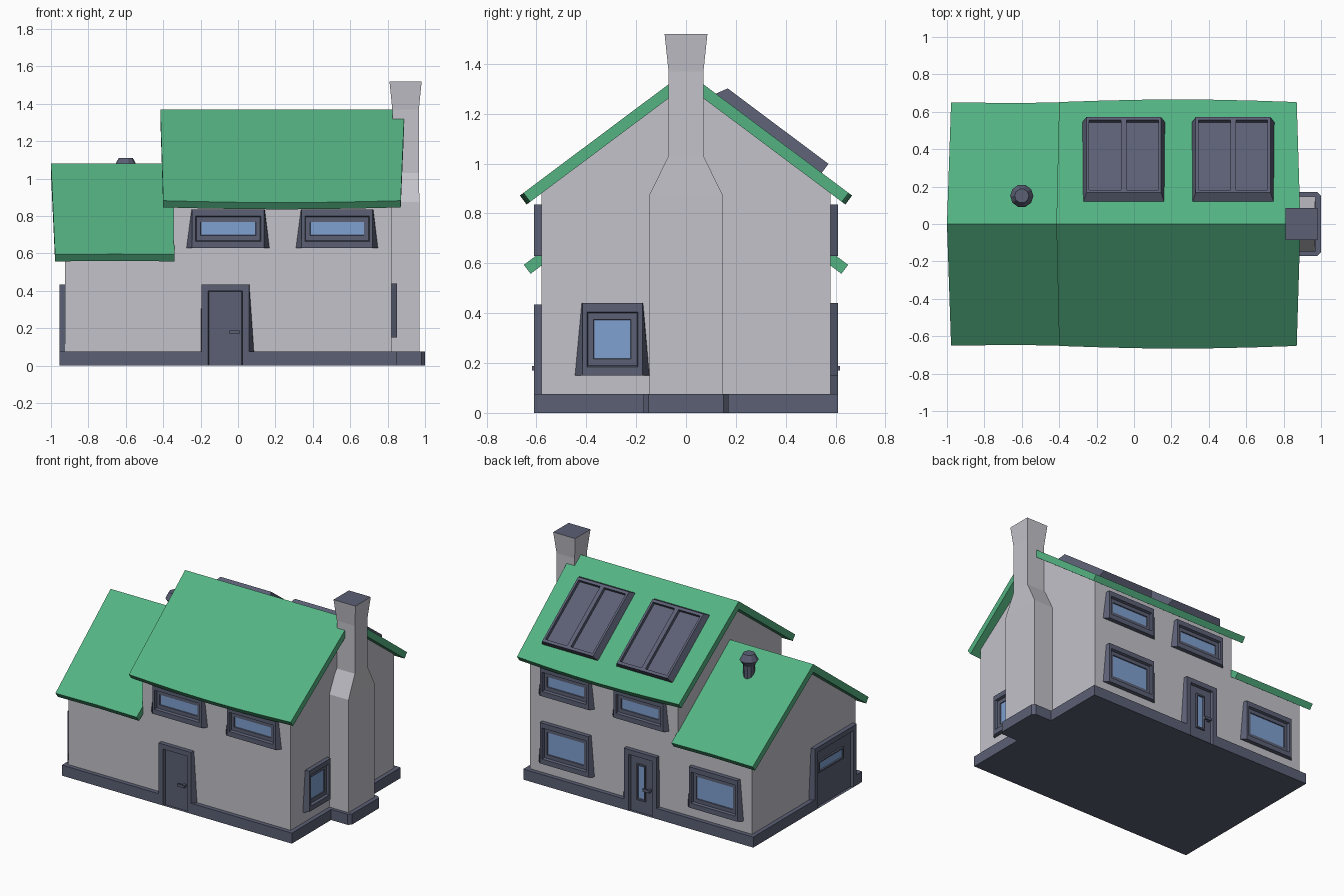
import bpy, bmesh
from math import pi, cos, sin, atan
from mathutils import Matrix, Vector

if "Cube" in bpy.data.objects:
    bpy.data.objects.remove(bpy.data.objects["Cube"])


def material(name, rgb):
    m = bpy.data.materials.new(name)
    m.use_nodes = True
    m.diffuse_color = (*rgb, 1)
    m.node_tree.nodes["Principled BSDF"].inputs["Base Color"].default_value = (*rgb, 1)
    return m


PLASTER = material("pale plaster", (0.55, 0.54, 0.59))
GREEN = material("green roof", (0.088, 0.45, 0.225))
SLATE = material("slate trim", (0.105, 0.116, 0.175))
GLASS = material("blue glass", (0.215, 0.355, 0.64))


def loft(name, rings, mat, cap=None, frame=Matrix()):
    """Skin a list of equal-length rings; the last cap may have its own colour."""
    bm = bmesh.new()
    rows = [[bm.verts.new(frame @ Vector(p)) for p in ring] for ring in rings]
    n = len(rows[0])
    for a, b in zip(rows, rows[1:]):
        for i in range(n):
            j = (i + 1) % n
            bm.faces.new((a[i], a[j], b[j], b[i]))
    bm.faces.new(rows[0][::-1])
    end = bm.faces.new(rows[-1])
    if cap:
        end.material_index = 1
    bmesh.ops.recalc_face_normals(bm, faces=bm.faces)
    me = bpy.data.meshes.new(name)
    bm.to_mesh(me)
    bm.free()
    me.materials.append(mat)
    if cap:
        me.materials.append(cap)
    ob = bpy.data.objects.new(name, me)
    bpy.context.collection.objects.link(ob)
    return ob


def rect(x0, x1, y0, y1, z):
    return [(x0, y0, z), (x1, y0, z), (x1, y1, z), (x0, y1, z)]


def side(angle, dist, height=0, tilt=0):
    """Frame of a wall or roof side: x along it, y up it, z outward."""
    c, s = cos(tilt), sin(tilt)
    local = Matrix(((1, 0, 0, 0), (0, s, -c, -dist), (0, c, s, height), (0, 0, 0, 1)))
    return Matrix.Rotation(angle, 4, 'Z') @ local


def panel(name, frame, box, steps, flare, top=0, keep=0, floor=False, cap=None):
    """Stepped frame: flared foot ring, then (inset x, inset y, height) rings."""
    x0, x1, y0, y1 = box
    l, r = flare
    rings = [[(x0 - l, y0, 0), (x1 + r, y0, 0),
              (x1 + r * keep, y1 + top, 0), (x0 - l * keep, y1 + top, 0)]]
    for ix, iy, h in steps:
        rings.append(rect(x0 + ix, x1 - ix, y0 + (0 if floor else iy), y1 - iy, h))
    return loft(name, rings, SLATE, cap, frame)


FRONT, RIGHT = side(0, 0.58), side(pi / 2, 0.82)
BACK, LEFT = side(pi, 0.58), side(-pi / 2, 0.925)

# Walls
for name, x0, x1, eave, apex in (("main_walls", -0.345, 0.82, 0.9, 1.335),
                                 ("wing_walls", -0.925, -0.33, 0.615, 1.05)):
    loft(name, [[(x, -0.58, 0.01), (x, 0.58, 0.01), (x, 0.58, eave), (x, 0, apex), (x, -0.58, eave)]
                for x in (x0, x1)], PLASTER)

# Plinth, notched at the doors and stepped around the chimney
door_x = (-0.195, 0.06)
outline = [(-0.955, -0.61), (door_x[0], -0.61), (door_x[0], -0.58), (door_x[1], -0.58), (door_x[1], -0.61),
           (0.85, -0.61), (0.85, -0.17), (0.98, -0.17), (1, -0.15), (1, 0.15), (0.98, 0.17),
           (0.85, 0.17), (0.85, 0.61), (door_x[1], 0.61), (door_x[1], 0.58), (door_x[0], 0.58),
           (door_x[0], 0.61), (-0.955, 0.61), (-0.955, -0.08), (-0.925, -0.08), (-0.925, -0.55), (-0.955, -0.55)]
loft("plinth", [[(x, y, z) for x, y in outline] for z in (0, 0.075)], SLATE)

# Roof slabs with splayed ends and slightly bowed eaves
SLOPE = atan(0.748)
C, S, THICK = cos(SLOPE), sin(SLOPE), 0.045


def roof(name, ridge, ridge_x, eave_x, reach, bow, count):
    for label, sign in (("front", -1), ("back", 1)):
        rings = []
        for i in range(count):
            t = i / (count - 1)
            rx = ridge_x[0] + t * (ridge_x[1] - ridge_x[0])
            ex = eave_x[0] + t * (eave_x[1] - eave_x[0])
            y = reach + bow * sin(pi * t)
            z = ridge - y * S / C
            rings.append([(rx, 0, ridge), (ex, sign * y, z),
                          (ex, sign * (y - THICK * S), z - THICK * C), (rx, 0, ridge - THICK / C)])
        loft(f"{name}_{label}", rings, GREEN)


roof("main_roof", 1.37, (-0.415, 0.89), (-0.4, 0.87), 0.652, 0.014, 7)
roof("wing_roof", 1.08, (-1, -0.34), (-0.978, -0.34), 0.65, -0.003, 3)

# Chimney
loft("chimney", [rect(x0, x1, -w, w, z) for z, x0, x1, w in (
    (0.03, 0.8, 0.97, 0.147), (0.875, 0.8, 0.97, 0.147), (1.03, 0.825, 0.967, 0.07),
    (1.37, 0.825, 0.967, 0.07), (1.52, 0.81, 0.982, 0.086))], PLASTER, SLATE)

# Roof vent
loft("roof_vent", [[(-0.6 + r * cos(k * pi / 5), 0.15 + r * sin(k * pi / 5), z) for k in range(10)]
                   for z, r in ((0.9, 0.035), (1.03, 0.04), (1.065, 0.062), (1.11, 0.038))], SLATE)

# Windows
WINDOW = ((0, 0, 0.03), (0.018, 0.035, 0.03), (0.022, 0.04, 0.012), (0.045, 0.066, 0.012), (0.047, 0.068, 0.006))
UPPER, LOWER = (0.63, 0.835), (0.15, 0.44)
for name, frame, x0, x1, height in (
        ("front_upper_window_inner", FRONT, -0.245, 0.14, UPPER),
        ("front_upper_window_outer", FRONT, 0.34, 0.72, UPPER),
        ("back_upper_window_inner", BACK, -0.14, 0.245, UPPER),
        ("back_upper_window_outer", BACK, -0.72, -0.34, UPPER),
        ("back_lower_window", BACK, -0.72, -0.34, LOWER),
        ("wing_back_window", BACK, 0.45, 0.83, LOWER),
        ("side_window", RIGHT, -0.415, -0.175, LOWER)):
    panel(name, frame, (x0, x1, *height), WINDOW, (0.03, 0.028), keep=0.1, cap=GLASS)

# Doors
DOOR = ((0, 0, 0.03), (0.035, 0.035, 0.03), (0.04, 0.038, 0.01))
STRIP = ((0, 0, 0.012), (0.01, 0.01, 0.012), (0.012, 0.012, 0.003))
panel("front_door", FRONT, (*door_x, 0, 0.435), DOOR, (0.005, 0.03), floor=True)
panel("back_door", BACK, (-door_x[1], -door_x[0], 0, 0.435), DOOR, (0.03, 0.005), floor=True)
panel("garage_door", LEFT, (0.08, 0.55, 0, 0.435), DOOR, (0.03, 0.03), floor=True)
lift = Matrix.Translation((0, 0, 0.01))
panel("back_door_window", BACK @ lift, (0.03, 0.1, 0.09, 0.345), STRIP, (0, 0), cap=GLASS)
panel("garage_window", LEFT @ lift, (0.14, 0.42, 0.24, 0.32), STRIP, (0, 0), cap=GLASS)
for name, frame, x in (("front", FRONT, -0.01), ("back", BACK, 0.125)):
    loft(name + "_handle_stem", [rect(x, x + 0.018, 0.17, 0.188, h) for h in (0.01, 0.025)], SLATE, None, frame)
    loft(name + "_handle_lever", [rect(x - 0.035, x + 0.018, 0.17, 0.188, h) for h in (0.025, 0.037)],
         SLATE, None, frame)

# Solar panels, each a pair of recessed trays on the back roof
ROOF_BACK = side(pi, 0, 1.37, pi / 2 - SLOPE)
TRAY = ((0, 0, 0.045), (0.015, 0.02, 0.045), (0.015, 0.02, 0.022))
for name, x in (("inner", 0.055), ("outer", -0.53)):
    for label, a, b, flare in (("left", -0.2, 0, (0.02, 0)), ("right", 0, 0.2, (0, 0.02))):
        panel(f"solar_{name}_{label}", ROOF_BACK, (x + a, x + b, -0.68, -0.175), TRAY,
              flare, top=0.025, keep=0.8)
